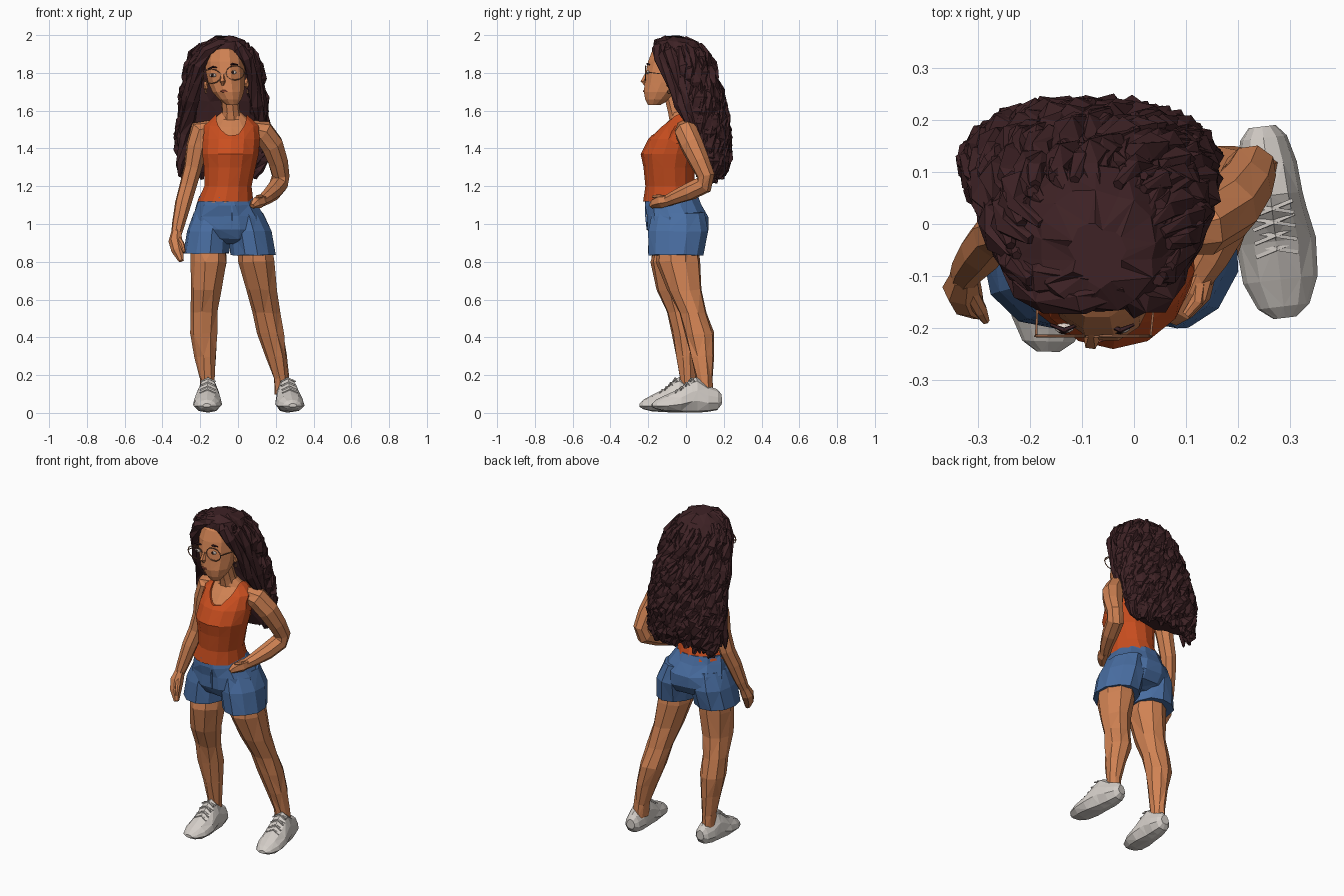
import bpy, bmesh, math, random
from mathutils import Vector

random.seed(4)


def lin(c):
    c /= 255
    return c / 12.92 if c <= 0.04045 else ((c + 0.055) / 1.055) ** 2.4


def material(name, r, g, b):
    m = bpy.data.materials.new(name)
    m.diffuse_color = (lin(r), lin(g), lin(b), 1)
    return m


SKIN = material("skin", 208, 130, 83)
HAIR = material("dark_brown_hair", 62, 34, 37)
ORANGE = material("orange_cloth", 201, 78, 31)
DENIM = material("blue_denim", 73, 110, 162)
SHOE = material("pale_grey_shoe", 212, 206, 200)
FRAME = material("bronze_frame", 150, 100, 72)
DARK = material("dark_eye", 42, 24, 22)
WHITE = material("eye_white", 225, 210, 200)
LIPS = material("lips", 170, 85, 66)


def skin_rings(bm, rings, cap=True):
    """Bridge rings of points with triangles."""
    vs = [[bm.verts.new(p) for p in r] for r in rings]
    n = len(vs[0])
    for k, (a, b) in enumerate(zip(vs, vs[1:])):
        for i in range(n):
            j = (i + 1) % n
            if (i + k) % 2:
                bm.faces.new((a[i], a[j], b[j])), bm.faces.new((a[i], b[j], b[i]))
            else:
                bm.faces.new((a[i], a[j], b[i])), bm.faces.new((a[j], b[j], b[i]))
    if cap:
        bm.faces.new(vs[0][::-1]), bm.faces.new(vs[-1])


def finish(name, bm, mat):
    bmesh.ops.recalc_face_normals(bm, faces=bm.faces)
    me = bpy.data.meshes.new(name)
    bm.to_mesh(me)
    bm.free()
    me.materials.append(mat)
    ob = bpy.data.objects.new(name, me)
    bpy.context.collection.objects.link(ob)
    return ob


def loft(name, rows, mat, n=12, jitter=0.0, grow=0.0):
    """Stack of level ellipses: rows of (z, x, y, rx, ry)."""
    rings = []
    for z, x, y, rx, ry in rows:
        ring = []
        for i in range(n):
            a = 2 * math.pi * (i + 0.5) / n
            p = Vector((x + (rx + grow) * math.cos(a), y + (ry + grow) * math.sin(a), z))
            ring.append(p + Vector([random.uniform(-jitter, jitter) for _ in range(3)]))
        rings.append(ring)
    bm = bmesh.new()
    skin_rings(bm, rings)
    return finish(name, bm, mat)


def add_tube(bm, pts, n=8, twist=0.0):
    """Tube along points of (x, y, z, r)."""
    ps = [Vector(p[:3]) for p in pts]
    rings = []
    u = None
    for k, p in enumerate(ps):
        t = (ps[min(k + 1, len(ps) - 1)] - ps[max(k - 1, 0)]).normalized()
        u = t.orthogonal() if u is None else u - t * u.dot(t)
        u.normalize()
        v = t.cross(u)
        ring = []
        for i in range(n):
            a = 2 * math.pi * i / n + twist * k
            ring.append(p + (u * math.cos(a) + v * math.sin(a)) * pts[k][3])
        rings.append(ring)
    skin_rings(bm, rings)


def tubes(name, paths, mat, n=8, twist=0.0):
    bm = bmesh.new()
    for p in paths:
        add_tube(bm, p, n, twist)
    return finish(name, bm, mat)


def blob(name, loc, size, mat, sub=1):
    bm = bmesh.new()
    bmesh.ops.create_icosphere(bm, subdivisions=sub, radius=1)
    for v in bm.verts:
        v.co = Vector([l + s * c for l, s, c in zip(loc, size, v.co)])
    return finish(name, bm, mat)


# Torso and tank top
TORSO = [(1.12, -.067, -.077, .152, .15), (1.2, -.053, -.085, .128, .13),
         (1.3, -.043, -.09, .14, .135), (1.37, -.04, -.085, .153, .155),
         (1.45, -.035, -.06, .155, .14), (1.52, -.035, -.035, .148, .10),
         (1.56, -.035, -.025, .105, .07), (1.6, -.037, -.035, .06, .055)]
loft("torso", [(z - .006, *r) for z, *r in TORSO], SKIN, 14, 0, -.01)
tank = loft("tank_top", TORSO, ORANGE, 14)
cutters = [blob("neck_cutter", (-.035, -.05, 1.585), (.085, .4, .13), ORANGE, 2),
           blob("arm_cutter_left", (.17, -.03, 1.48), (.068, .12, .11), ORANGE, 2),
           blob("arm_cutter_right", (-.24, -.03, 1.48), (.068, .12, .11), ORANGE, 2)]
for c in cutters:
    c.hide_render = True
    c.hide_set(True)
    mod = tank.modifiers.new(c.name, 'BOOLEAN')
    mod.operation, mod.object, mod.solver = 'DIFFERENCE', c, 'EXACT'

# Neck and head, the head tipped a little to one side
tubes("neck", [[(-.035, -.025, 1.53, .062), (-.038, -.05, 1.6, .048), (-.05, -.08, 1.72, .047)]], SKIN, 9)
loft("head", [(1.63, -.032, -.168, .03, .034), (1.66, -.042, -.15, .062, .068),
              (1.7, -.052, -.127, .087, .1), (1.75, -.06, -.1, .101, .122),
              (1.8, -.066, -.09, .107, .128), (1.86, -.07, -.08, .107, .125),
              (1.92, -.07, -.07, .092, .112), (1.96, -.07, -.06, .05, .07)], SKIN, 12)
tubes("nose", [[(-.082, -.21, 1.795, .008), (-.082, -.226, 1.755, .016), (-.08, -.213, 1.738, .01)]], SKIN, 5)
for s, n in ((-1, "right"), (1, "left")):
    blob("ear_" + n, (-.062 + s * .108, -.085, 1.74 + s * .006), (.015, .022, .032), SKIN)
    blob("earring_" + n, (-.06 + s * .11, -.09, 1.7), (.008, .008, .012), FRAME)
    x, z = -.08 + s * .054, 1.795 + s * .008
    blob("eye_" + n, (x, -.2, z), (.019, .01, .01), WHITE, 2)
    blob("iris_" + n, (x - .002, -.207, z), (.01, .005, .009), DARK)
    tubes("brow_" + n, [[(x - .026, -.193, z + .034, .003), (x, -.204, z + .045, .006),
                         (x + .026, -.193, z + .04, .003)]], HAIR, 5)
blob("lips", (-.073, -.218, 1.703), (.025, .011, .008), LIPS)

# Glasses: two round rims, a bridge and side arms
rims = []
for x, z in ((-.14, 1.782), (-.016, 1.8)):
    rims.append([(x + .049 * math.cos(k * math.pi / 6), -.215, z + .038 * math.sin(k * math.pi / 6), .003)
                 for k in range(13)])
rims += [[(-.092, -.216, 1.79, .003), (-.064, -.216, 1.795, .003)],
         [(-.188, -.215, 1.785, .003), (-.182, -.09, 1.77, .003)],
         [(.032, -.215, 1.805, .003), (.045, -.09, 1.79, .003)]]
tubes("glasses", rims, FRAME, 4)

# Arms: one hand on the hip, the other hanging
tubes("left_arm", [[(.07, -.015, 1.505, .045), (.13, .0, 1.49, .063), (.18, .03, 1.42, .063),
                    (.212, .072, 1.33, .055), (.226, .105, 1.255, .048), (.215, .095, 1.208, .05),
                    (.185, .015, 1.17, .047), (.15, -.06, 1.14, .037), (.122, -.105, 1.12, .03)]], SKIN, 8)
tubes("left_hand", [[(.13, -.09, 1.125, .03), (.115, -.13, 1.12, .036), (.09, -.165, 1.11, .028), (.075, -.185, 1.095, .014)],
                    [(.125, -.1, 1.135, .016), (.12, -.15, 1.145, .013), (.1, -.175, 1.145, .008)]], SKIN, 6)
tubes("right_arm", [[(-.14, -.015, 1.505, .045), (-.195, -.01, 1.495, .062), (-.218, -.012, 1.41, .058),
                     (-.238, -.012, 1.3, .049), (-.265, -.02, 1.2, .046), (-.29, -.05, 1.11, .044),
                     (-.315, -.082, 1.0, .035), (-.325, -.1, .95, .029)]], SKIN, 8)
tubes("right_hand", [[(-.325, -.098, .96, .028), (-.33, -.122, .91, .038), (-.32, -.148, .86, .033), (-.3, -.17, .805, .015)],
                     [(-.32, -.12, .93, .016), (-.295, -.165, .89, .014), (-.285, -.185, .85, .008)]], SKIN, 7)

# Shorts: hips, two leg openings and fly
loft("shorts_hips", [(1.145, -.066, -.075, .146, .143), (1.1, -.058, -.067, .166, .154),
                     (1.04, -.05, -.046, .196, .168), (.97, -.045, -.042, .215, .168),
                     (.92, -.043, -.045, .19, .135), (.895, -.04, -.05, .1, .08)], DENIM, 12, .004)
loft("shorts_right_leg", [(1.06, -.13, -.045, .1, .13), (.96, -.155, -.047, .118, .152),
                          (.845, -.168, -.06, .124, .14)], DENIM, 11, .004)
loft("shorts_left_leg", [(1.06, .035, -.04, .1, .14), (.96, .065, -.04, .118, .16),
                         (.835, .084, -.052, .12, .148)], DENIM, 11, .004)
tubes("fly", [[(-.035, -.212, 1.13, .006), (-.03, -.213, 1.05, .006), (-.035, -.205, .97, .005)]], DENIM, 4)

# Legs
loft("right_leg", [(.92, -.155, -.055, .09, .105), (.8, -.156, -.072, .1, .113), (.65, -.168, -.062, .083, .095),
                   (.53, -.18, -.03, .076, .076), (.42, -.182, -.006, .073, .076), (.3, -.172, .004, .056, .06),
                   (.18, -.165, .01, .041, .045), (.1, -.163, .01, .041, .045)], SKIN, 9, .005)
loft("left_leg", [(.92, .088, -.045, .09, .105), (.8, .097, -.04, .1, .118), (.65, .127, -.008, .084, .092),
                  (.53, .153, .036, .073, .076), (.42, .174, .068, .074, .082), (.3, .203, .086, .056, .064),
                  (.18, .23, .1, .042, .046), (.1, .236, .1, .042, .046)], SKIN, 9, .005)

# Shoes: rounded sections from heel to toe as (t, half width, height, underside)
SECTIONS = [(0, .026, .1, .045), (.06, .045, .125, .02), (.2, .058, .145, .012), (.36, .062, .19, .01), (.44, .066, .178, .01),
            (.6, .077, .128, .01), (.8, .072, .095, .012), (.94, .05, .07, .022), (1, .022, .05, .032)]
OUTLINE = [(-.6, 0), (0, -.05), (.6, 0), (1, .3), (.88, .6), (.55, .88), (0, 1), (-.55, .88), (-.88, .6), (-1, .3)]


def shoe(side, heel, toe):
    h, t = Vector((*heel, 0)), Vector((*toe, 0))
    d = t - h
    w = Vector((-d.y, d.x, 0)).normalized()
    up = Vector((0, 0, 1))
    bm = bmesh.new()
    skin_rings(bm, [[h + d * s + w * (a * hw) + up * max(0, lo + b * (ht - lo)) for a, b in OUTLINE]
                    for s, hw, ht, lo in SECTIONS])
    finish(side + "_shoe", bm, SHOE)
    paths = []
    for s, z in ((.43, .184), (.5, .161), (.57, .139), (.64, .122)):
        for k in (-1, 1):
            paths.append([(*(h + d * (s + .03 * k * e) + w * (.04 * e) + up * (z - .018 * abs(e))), .005)
                          for e in (-1, 0, 1)])
    tubes(side + "_laces", paths, SHOE, 4)


shoe("right", (-.155, .085), (-.165, -.245))
shoe("left", (.246, .187), (.29, -.18))

# Hair: a faceted mass behind the face covered with wavy locks
MASS = [(1.99, -.07, -.06, .05, .06), (1.965, -.072, -.05, .115, .115), (1.91, -.077, -.03, .155, .135),
        (1.84, -.078, .008, .172, .112), (1.75, -.078, .04, .185, .11), (1.65, -.078, .07, .2, .108),
        (1.55, -.08, .095, .207, .1), (1.45, -.085, .115, .212, .09), (1.35, -.087, .13, .208, .075),
        (1.27, -.088, .14, .19, .05)]
loft("hair_mass", MASS, HAIR, 18, .009)


def mass_point(a, z):
    for p, q in zip(MASS, MASS[1:]):
        if z >= q[0]:
            break
    f = min(max((p[0] - z) / (p[0] - q[0]), 0), 1.3)
    x, y, rx, ry = [u + (v - u) * f for u, v in zip(p[1:], q[1:])]
    return x + rx * math.cos(a), y + ry * math.sin(a)


locks = []
for k in range(78):
    a0 = math.radians(-32 + 244 * (k % 39) / 38 + random.uniform(-3, 3))
    z = random.uniform(1.9, 1.96) if k < 39 else random.uniform(1.65, 1.8)
    end = random.uniform(1.21, 1.29) if math.sin(a0) > -.1 else random.uniform(1.45, 1.55)
    start, phase, pts = z, random.uniform(0, 6), []
    while z > end:
        a = a0 + .1 * math.sin(phase + z * 28)
        x, y = mass_point(a, z)
        out = .016 * math.cos(phase + z * 28)
        r = min(.032, .012 + (start - z) * .25, .006 + (z - end) * .4) * random.uniform(.75, 1.15)
        pts.append((x + out * math.cos(a), y + out * math.sin(a), z, r))
        z -= random.uniform(.038, .058)
    if len(pts) > 2:
        locks.append(pts)
tubes("hair_locks", locks, HAIR, 5, .5)

# Locks framing the face, swept from the parting
FRAMING = [
    [(-.02, -.13, 1.962, .02), (.005, -.15, 1.93, .032), (.045, -.14, 1.88, .034), (.072, -.1, 1.8, .03),
     (.085, -.06, 1.72, .034), (.1, -.03, 1.63, .034), (.12, .01, 1.56, .028), (.13, .05, 1.48, .01)],
    [(-.02, -.12, 1.968, .02), (-.1, -.145, 1.957, .03), (-.165, -.14, 1.915, .033), (-.205, -.12, 1.84, .033),
     (-.222, -.085, 1.75, .032), (-.24, -.04, 1.66, .038), (-.255, .01, 1.57, .036), (-.28, .05, 1.48, .034),
     (-.285, .06, 1.4, .034), (-.305, .06, 1.32, .024), (-.31, .06, 1.25, .006)],
    [(-.08, -.1, 1.97, .02), (-.17, -.1, 1.93, .04), (-.22, -.07, 1.85, .042), (-.24, -.03, 1.76, .04),
     (-.26, .01, 1.66, .042), (-.265, .05, 1.56, .042), (-.285, .07, 1.46, .04), (-.28, .09, 1.37, .034), (-.3, .09, 1.27, .008)],
    [(.0, -.1, 1.96, .02), (.055, -.09, 1.91, .034), (.085, -.05, 1.83, .036), (.1, -.02, 1.74, .034),
     (.12, .02, 1.64, .036), (.12, .06, 1.55, .034), (.13, .09, 1.45, .032), (.11, .11, 1.33, .01)]]
tubes("framing_locks", FRAMING, HAIR, 6, .5)
